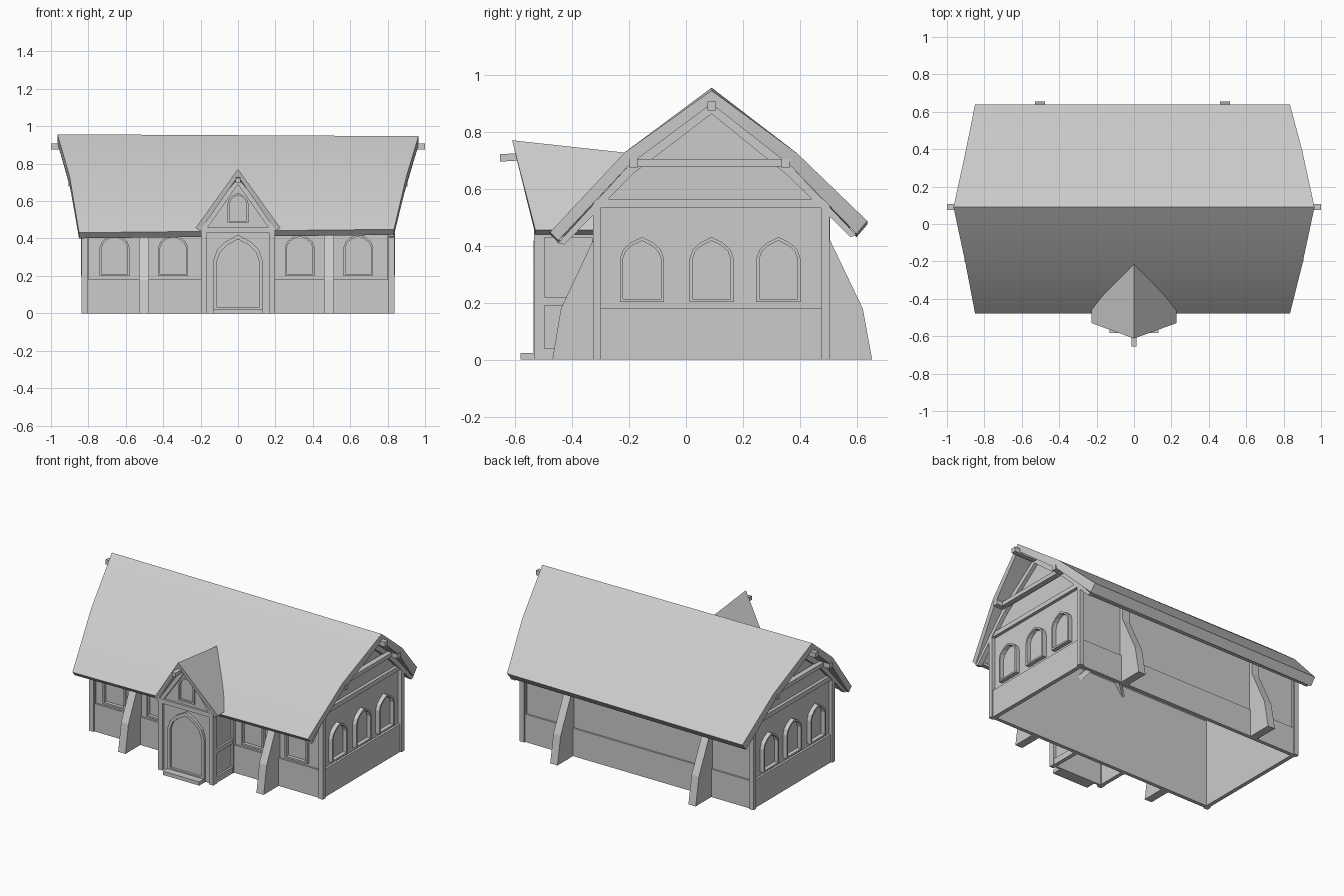
import bpy, bmesh, math
from mathutils import Vector

if "Cube" in bpy.data.objects:
    bpy.data.objects.remove(bpy.data.objects["Cube"])


def finish(name, bm):
    bmesh.ops.recalc_face_normals(bm, faces=bm.faces[:])
    mesh = bpy.data.meshes.new(name)
    bm.to_mesh(mesh)
    bm.free()
    ob = bpy.data.objects.new(name, mesh)
    bpy.context.collection.objects.link(ob)
    return ob


def place(p, d, axis):
    # profile is (y, z) for axis x and (x, z) for axis y
    return Vector((d, p[0], p[1])) if axis == 'x' else Vector((p[0], d, p[1]))


def loft(name, loops, closed=False):
    # skins equal-length loops; caps the ends unless closed into a ring
    bm = bmesh.new()
    rows = [[bm.verts.new(v) for v in loop] for loop in loops]
    n, m = len(rows[0]), len(rows)
    for i in range(m if closed else m - 1):
        a, b = rows[i], rows[(i + 1) % m]
        for j in range(n):
            k = (j + 1) % n
            bm.faces.new((a[j], a[k], b[k], b[j]))
    if not closed:
        bm.faces.new(rows[0])
        bm.faces.new(rows[-1])
    return finish(name, bm)


def prism(name, pts, axis, d0, d1):
    return loft(name, [[place(p, d, axis) for p in pts] for d in (d0, d1)])


def box(name, x0, x1, y0, y1, z0, z1):
    return prism(name, [(x0, z0), (x1, z0), (x1, z1), (x0, z1)], 'y', y0, y1)


def strip(name, upper, lower, axis, d0, d1):
    # bent beam between an upper and a lower polyline
    return prism(name, upper + lower[::-1], axis, d0, d1)


def arch(c, w, z0, zs, zt):
    # pointed arch outline: centre, half width, base, spring, tip
    h = zt - zs
    half = [(w, z0), (w, zs), (w * .85, zs + h * .42), (w * .52, zs + h * .73)]
    return ([(c + x, z) for x, z in half] + [(c, zt)] +
            [(c - x, z) for x, z in reversed(half)])


def frame(name, c, w, z0, zs, zt, t, axis, d0, d1):
    # raised surround of a pointed opening
    o = arch(c, w, z0, zs, zt)
    i = arch(c, w - t, z0 + t, zs, zt - t * 1.2)
    loft(name, [[place(p, d, axis) for p in q] for q, d in
                ((o, d0), (o, d1), (i, d1), (i, d0))], closed=True)


# main roof: softly kinked slab with flared ends and a slight sag
outer = [(-.478, .44), (-.215, .73), (.09, .952), (.39, .727), (.638, .482)]
inner = [(-.45, .41), (-.20, .685), (.09, .905), (.37, .68), (.60, .437)]
half_x = [.842, .90, .965, .90, .842]
tilt = [.009, 0, -.005, 0, .006]
bm = bmesh.new()
grid = []
for s in (-1, 1):
    for line in (outer, inner):
        grid.append([bm.verts.new((s * h - (.008 if h < .85 else 0), p[0], p[1] + s * t))
                     for p, h, t in zip(line, half_x, tilt)])
lo, li, ro, ri = grid
for i in range(4):
    for a, b in ((lo, ro), (li, ri), (lo, li), (ro, ri)):
        bm.faces.new((a[i], a[i + 1], b[i + 1], b[i]))
for i in (0, 4):
    bm.faces.new((lo[i], ro[i], ri[i], li[i]))
roof = finish("main_roof", bm)
roof.data.shade_smooth()
roof.data.set_sharp_from_angle(angle=math.radians(25))

# long walls with thicker plinths and top rails
for side, y0, y1, out in (("front", -.306, -.294, -1), ("back", .472, .484, 1)):
    face = y0 if out < 0 else y1
    box(side + "_wall", -.81, .81, y0, y1, 0, .57)
    box(side + "_plinth", -.812, .812, *sorted((face, face + out * .012)), 0, .18)
    box(side + "_top_rail", -.812, .812, *sorted((face, face + out * .014)), .525, .56)

# gable ends
gable = [(-.316, 0), (.494, 0), (.494, .565), (.37, .685), (.09, .907),
         (-.20, .687), (-.316, .565)]
raft_low = [(p[0] + dy, p[1] + dz) for p, (dy, dz) in
            zip(inner, [(.022, -.005), (.012, -.032), (0, -.04), (-.012, -.032), (-.022, -.005)])]
for s, tag in ((-1, "left"), (1, "right")):
    def ex(a, b):
        return sorted((s * a, s * b))
    prism(tag + "_gable_wall", gable, 'x', *ex(.80, .812))
    box(tag + "_plinth", *ex(.81, .826), -.30, .478, 0, .18)
    box(tag + "_gable_rail", *ex(.81, .832), -.325, .50, .535, .565)
    box(tag + "_tie_beam", *ex(.83, .865), -.185, .35, .68, .706)
    strip(tag + "_rafters", inner, raft_low, 'x', *ex(.805, .836))
    for y in (-.327, .477):
        box(tag + "_corner_post", *ex(.805, .836), y, y + .028, 0, .565)
    for y in (-.155, .09, .325):
        frame(tag + "_window_frame", y, .078, .203, .355, .432, .011, 'x', s * .808, s * .839)

# roof beams
box("ridge_beam", -1, 1, .076, .106, .877, .908)
for y in (-.20, .336):
    box("purlin", -.907, .907, y, y + .03, .677, .708)
box("back_eave_beam", -.83, .82, .57, .596, .44, .465)
box("front_eave_beam", -.83, .82, -.445, -.425, .42, .437)

# front windows
for x in (-.66, -.347, .33, .643):
    frame("front_window_frame", x, .08, .2, .352, .425, .011, 'y', -.30, -.328)

# buttresses, two on each long side, rising to the roof
for x in (-.502, .487):
    prism("front_buttress", [(-.30, 0), (-.47, 0), (-.44, .18), (-.327, .42),
                             (-.327, .55), (-.30, .57)], 'x', x - .026, x + .026)
    prism("back_buttress", [(.478, 0), (.655, 0), (.622, .18), (.507, .42),
                            (.507, .55), (.478, .57)], 'x', x - .026, x + .026)

# porch walls and timbers
prism("porch_front_wall", [(-.185, 0), (.185, 0), (.185, .475), (0, .725), (-.185, .475)],
      'y', -.518, -.506)
for s in (-1, 1):
    def px(a, b):
        return sorted((s * a, s * b))
    box("porch_side_wall", *px(.168, .18), -.51, -.30, 0, .47)
    box("porch_corner_post", *px(.167, .197), -.535, -.498, 0, .46)
    box("porch_wall_post", *px(.175, .195), -.33, -.30, 0, .46)
    for z0, z1 in ((0, .04), (.19, .22), (.43, .46)):
        box("porch_side_rail", *px(.178, .193), -.50, -.325, z0, z1)
    strip("porch_rafter", [(s * .2, .455), (0, .735)], [(s * .165, .455), (0, .688)],
          'y', -.533, -.515)
    # sloped porch roof half with leaning front edge
    top = [(0, -.612, .772), (s * .227, -.53, .457), (s * .227, -.32, .457), (0, -.20, .727)]
    low = [(0, -.602, .732), (s * .203, -.53, .44), (s * .203, -.32, .44), (0, -.20, .687)]
    loft("porch_roof_half", [[Vector(v) for v in top], [Vector(v) for v in low]])
box("porch_tie_beam", -.197, .197, -.532, -.515, .432, .46)
prism("porch_ridge_beam", [(-.655, .697), (-.51, .705), (-.51, .731), (-.655, .723)],
      'x', -.013, .013)

# door, porch window and step
frame("door_frame", 0, .132, .012, .28, .42, .02, 'y', -.51, -.536)
prism("door", arch(0, .115, .015, .28, .40), 'y', -.506, -.521)
frame("porch_window_frame", 0, .056, .483, .585, .645, .01, 'y', -.51, -.53)
box("door_step", -.13, .13, -.582, -.515, 0, .024)
